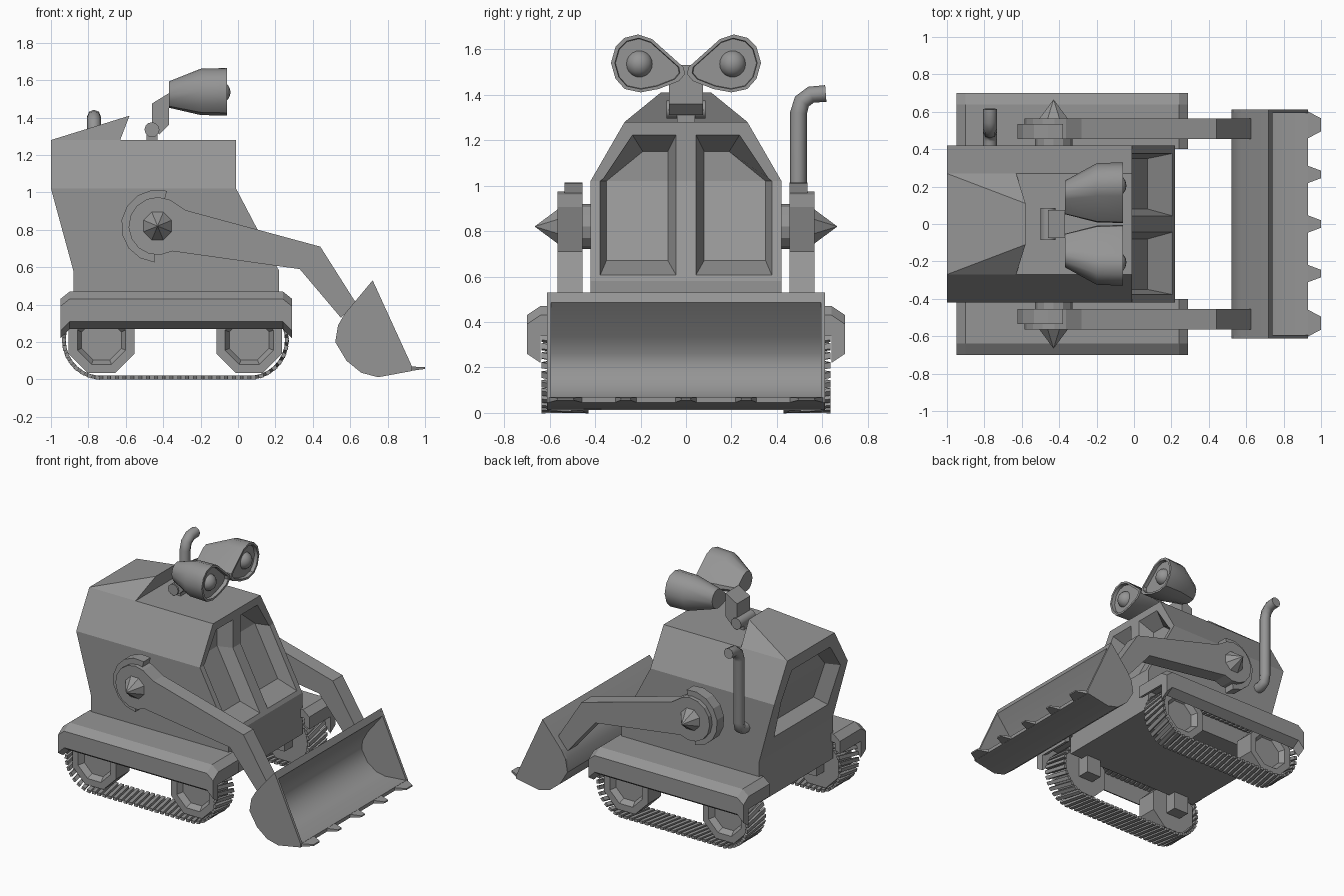
import bpy, bmesh, math
from mathutils import Vector

old = bpy.data.objects.get("Cube")
if old:
    bpy.data.objects.remove(old)

grey = bpy.data.materials.new("plain grey")
grey.use_nodes = True
colour = (0.3, 0.3, 0.3, 1)
grey.diffuse_color = colour
grey.node_tree.nodes["Principled BSDF"].inputs["Base Color"].default_value = colour


def add_loft(bm, rings, split=None):
    """Skin a list of rings and cap both ends; split folds the caps along two corners."""
    rows = [[bm.verts.new(p) for p in ring] for ring in rings]
    n = len(rows[0])
    for a, b in zip(rows, rows[1:]):
        for i in range(n):
            j = (i + 1) % n
            bm.faces.new((a[i], a[j], b[j], b[i]))
    for row in (rows[0], rows[-1]):
        cap = bm.faces.new(row)
        if split:
            bmesh.utils.face_split(cap, row[split[0]], row[split[1]])


def finish(name, bm, smooth=None):
    bmesh.ops.recalc_face_normals(bm, faces=bm.faces)
    mesh = bpy.data.meshes.new(name)
    bm.to_mesh(mesh)
    bm.free()
    mesh.materials.append(grey)
    ob = bpy.data.objects.new(name, mesh)
    bpy.context.collection.objects.link(ob)
    if smooth:
        bpy.ops.object.select_all(action='DESELECT')
        ob.select_set(True)
        bpy.context.view_layer.objects.active = ob
        bpy.ops.object.shade_smooth_by_angle(angle=math.radians(smooth))
    return ob


def loft(name, rings, smooth=None, split=None):
    bm = bmesh.new()
    add_loft(bm, rings, split)
    return finish(name, bm, smooth)


def side_prism(name, pts, y0, y1, smooth=None):
    return loft(name, [[(x, y, z) for x, z in pts] for y in (y0, y1)], smooth)


def arc(cx, cz, r, a0, a1, n):
    angles = [math.radians(a0 + (a1 - a0) * i / n) for i in range(n + 1)]
    return [(cx + r * math.cos(a), cz + r * math.sin(a)) for a in angles]


def turned(name, cx, cz, sides, steps, s=1, phase=0, smooth=None):
    """Round part about a sideways axis; steps are (radius, y)."""
    rings = [[(x, s * y, z) for x, z in arc(cx, cz, r, phase, phase + 360, sides)[:-1]]
             for r, y in steps]
    return loft(name, rings, smooth)


def block(name, x0, x1, y0, y1, z0, z1):
    return side_prism(name, [(x0, z0), (x1, z0), (x1, z1), (x0, z1)], y0, y1)


# Cab: stacked rectangles, leaning front and rear, chamfered roof
levels = [(0.28, -0.88, 0.22, 0.42), (0.58, -0.88, 0.22, 0.42),
          (1.02, -1, -0.01, 0.42), (1.28, -1, -0.01, 0.27)]
cab = loft("cab", [[(a, -w, z), (b, -w, z), (b, w, z), (a, w, z)] for z, a, b, w in levels])


def front_x(z):
    return -0.01 + 0.23 * max(0, 1.02 - z) / 0.44


def rear_x(z):
    return -1 + 0.12 * max(0, 1.02 - z) / 0.44


def cut_window(outer, inner, wall, depth, split):
    """Sink a tapered window that follows the bend of the wall."""
    lip = -0.01 if depth > 0 else 0.01
    cutter = loft("window_cutter", [[(wall(z) + lip, y, z) for y, z in outer],
                                    [(wall(z) + depth, y, z) for y, z in inner]], split=split)
    cutter.hide_render = True
    mod = cab.modifiers.new("window", 'BOOLEAN')
    mod.operation, mod.solver, mod.object = 'DIFFERENCE', 'EXACT', cutter
    graph = bpy.context.evaluated_depsgraph_get()
    mesh = bpy.data.meshes.new_from_object(cab.evaluated_get(graph))
    cab.modifiers.clear()
    cab.data = mesh
    bpy.data.objects.remove(cutter)


pane = [(0.38, 0.6), (0.38, 1.02), (0.24, 1.23), (0.04, 1.23), (0.04, 1.02), (0.04, 0.6)]
pane_in = [(0.35, 0.67), (0.35, 1.02), (0.19, 1.15), (0.08, 1.15), (0.08, 1.02), (0.08, 0.67)]
for s in (1, -1):
    cut_window([(s * y, z) for y, z in pane], [(s * y, z) for y, z in pane_in],
               front_x, -0.1, (1, 4))
half = [(0.31, 0.72), (0.34, 1.02), (0.22, 1.2)]
half_in = [(0.27, 0.77), (0.3, 1.02), (0.19, 1.15)]
cut_window(*[h + [(-y, z) for y, z in reversed(h)] for h in (half, half_in)],
           rear_x, 0.1, (1, 4))

# Roof scoop with an overhanging front
scoop = bmesh.new()
corners = [scoop.verts.new(p) for p in [(-1, -0.27, 1.28), (-1, 0.27, 1.28), (-0.63, 0.27, 1.28),
           (-0.63, -0.27, 1.28), (-0.58, -0.11, 1.41), (-0.58, 0.11, 1.41)]]
for f in [(0, 1, 2, 3), (0, 1, 5, 4), (0, 3, 4), (1, 2, 5), (2, 3, 4, 5)]:
    scoop.faces.new([corners[i] for i in f])
finish("roof_scoop", scoop)

# Neck and hinge
block("neck_post", -0.49, -0.43, -0.04, 0.04, 1.27, 1.34)
turned("neck_hinge", -0.46, 1.335, 12, [(0.04, -0.085), (0.04, 0.085)], smooth=40)
side_prism("neck", [(-0.46, 1.34), (-0.42, 1.31), (-0.37, 1.36), (-0.37, 1.53), (-0.46, 1.475)],
           -0.075, 0.075)

# Teardrop eye housing, in y and z
tear = [(0.33, 1.54), (0.31, 1.61), (0.27, 1.65), (0.21, 1.665), (0.15, 1.645), (0.01, 1.52),
        (0.005, 1.49), (0.03, 1.46), (0.12, 1.425), (0.2, 1.41), (0.27, 1.425), (0.31, 1.47)]


def tear_ring(s, x, k, cy, cz):
    return [(x, s * (cy + k * (y - cy)), cz + k * (z - cz)) for y, z in tear]


# Exhaust stack, swept tube
curve = bpy.data.curves.new("exhaust_pipe", 'CURVE')
curve.dimensions = '3D'
curve.bevel_depth, curve.bevel_resolution, curve.use_fill_caps = 0.037, 2, True
path = [(0.4, 0.8), (0.45, 0.8), (0.485, 0.82), (0.495, 0.87), (0.495, 1.32),
        (0.51, 1.37), (0.55, 1.4), (0.615, 1.405)]
spline = curve.splines.new('POLY')
spline.points.add(len(path) - 1)
for point, (y, z) in zip(spline.points, path):
    point.co = (-0.77, y, z, 1)
curve.materials.append(grey)
bpy.context.collection.objects.link(bpy.data.objects.new("exhaust_pipe", curve))


def track_point(d, r, x0, x1, zc):
    """Point and direction at distance d round the track loop."""
    run, bend = x1 - x0, math.pi * r
    if d < run:
        return Vector((x0 + d, 0, zc - r)), Vector((1, 0, 0))
    if d < run + bend:
        a = (d - run) / r - math.pi / 2
        return (Vector((x1 + r * math.cos(a), 0, zc + r * math.sin(a))),
                Vector((-math.sin(a), 0, math.cos(a))))
    p, t = track_point(d - run - bend, r, x0, x1, zc)
    return Vector((x0 + x1 - p.x, 0, 2 * zc - p.z)), -t


hub_x, hub_z = -0.43, 0.82
wheels = (-0.73, 0.06)
for s, side in ((1, "left"), (-1, "right")):
    # Eye and lens
    loft(side + "_eye", [tear_ring(s, -0.37, 0.55, 0.11, 1.505), tear_ring(s, -0.2, 0.97, 0.15, 1.53),
                         tear_ring(s, -0.06, 1, 0.2, 1.53), tear_ring(s, -0.06, 0.88, 0.19, 1.53),
                         tear_ring(s, -0.085, 0.86, 0.19, 1.53)], smooth=35)
    lens = bmesh.new()
    bmesh.ops.create_uvsphere(lens, u_segments=16, v_segments=10, radius=0.06)
    bmesh.ops.translate(lens, verts=lens.verts, vec=(-0.1, s * 0.205, 1.535))
    finish(side + "_lens", lens, smooth=60)

    # Fender: channel with drooping ends and a hooked skirt
    side_prism(side + "_fender", [(-0.95, 0.34), (-0.95, 0.43), (-0.9, 0.47), (0.24, 0.47),
               (0.29, 0.43), (0.29, 0.34), (0.25, 0.36), (0.25, 0.41), (-0.91, 0.41), (-0.91, 0.36)],
               s * 0.4, s * 0.64)
    skirt = [(0.64, 0.47, 0.43, 0.25), (0.7, 0.43, 0.39, 0.29)]
    loft(side + "_fender_skirt", [[(-0.95, s * y, c - 0.03), (-0.95, s * y, b), (-0.9, s * y, a),
         (0.24, s * y, a), (0.29, s * y, b), (0.29, s * y, c - 0.03), (0.24, s * y, c + 0.02),
         (-0.9, s * y, c + 0.02)] for y, a, b, c in skirt])

    # Wheels with sunken hubs, and their axle blocks
    for x, end in zip(wheels, ("rear", "front")):
        turned(f"{side}_{end}_wheel", x, 0.21, 8,
               [(0.19, 0.45), (0.19, 0.6), (0.14, 0.6), (0.115, 0.56)], s, 22.5)
        block(f"{side}_{end}_axle_block", x - 0.06, x + 0.06, s * 0.36, s * 0.46, 0.15, 0.3)

    # Track made of slanted slats
    track = bmesh.new()
    count, r = 68, 0.2
    length = 2 * (wheels[1] - wheels[0]) + 2 * math.pi * r
    for i in range(count):
        p, t = track_point(length * i / count, r, *wheels, 0.21)
        n = Vector((t.z, 0, -t.x))
        add_loft(track, [[p + t * (skew + a * 0.013) + n * b * 0.01 + Vector((0, s * y, 0))
                          for a, b in ((-1, -1), (1, -1), (1, 1), (-1, 1))]
                         for y, skew in ((0.43, -0.02), (0.635, 0.02))])
    finish(side + "_track", track)

    # Lifting arm, pivot, collar and spike
    side_prism(side + "_arm", arc(hub_x, hub_z, 0.155, 65, 300, 10) +
               [(0.33, 0.59), (0.55, 0.33), (0.63, 0.41), (0.44, 0.71), (-0.28, 0.905)],
               s * 0.455, s * 0.565)
    side_prism(side + "_arm_collar", arc(hub_x, hub_z, 0.195, 75, 265, 8) +
               arc(hub_x, hub_z, 0.15, 265, 75, 8), s * 0.455, s * 0.535)
    turned(side + "_arm_pivot", hub_x, hub_z, 12, [(0.1, 0.4), (0.1, 0.46)], s)
    turned(side + "_spike", hub_x, hub_z, 8, [(0.085, 0.56), (0.001, 0.665)], s, 22.5)

# Bucket: curved shell, cheek plates and teeth
outer = [(0.72, 0.53), (0.57, 0.35), (0.535, 0.29), (0.52, 0.2), (0.58, 0.1), (0.66, 0.035),
         (0.75, 0.012), (0.93, 0.045)]
inner = [(0.93, 0.07), (0.76, 0.055), (0.69, 0.07), (0.62, 0.12), (0.575, 0.2), (0.58, 0.26),
         (0.62, 0.335), (0.74, 0.485)]
side_prism("bucket_shell", outer + inner, -0.595, 0.595, smooth=40)
for s, side in ((1, "left"), (-1, "right")):
    side_prism(side + "_bucket_cheek", outer + inner[:1], s * 0.593, s * 0.612)
for i, (y, base, tip) in enumerate([(-0.53, 0.077, 0.035), (-0.265, 0.05, 0.02), (0, 0.05, 0.02),
                                    (0.265, 0.05, 0.02), (0.53, 0.077, 0.035)]):
    loft(f"bucket_tooth_{i + 1}", [[(x, y - w, a), (x, y + w, a), (x, y + w, b), (x, y - w, b)]
         for x, w, a, b in ((0.92, base, 0.045, 0.069), (1, tip, 0.056, 0.066))])
